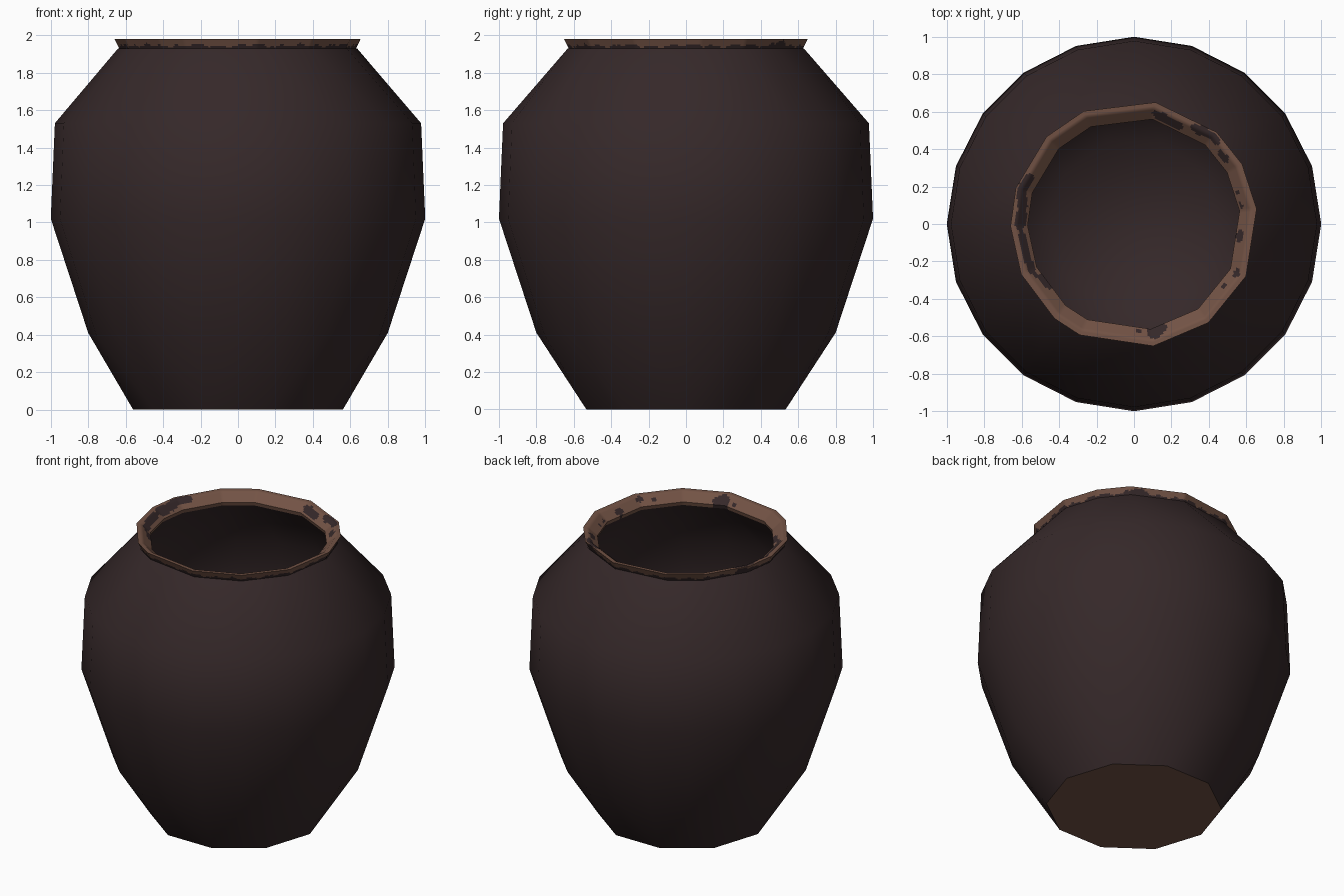
import bpy, bmesh, math

if "Cube" in bpy.data.objects:
    bpy.data.objects.remove(bpy.data.objects["Cube"])


def material(name, rgb):
    m = bpy.data.materials.new(name)
    lin = [((c / 255 + 0.055) / 1.055) ** 2.4 for c in rgb]
    m.diffuse_color = (*lin, 1)
    m.use_nodes = True
    m.node_tree.nodes["Principled BSDF"].inputs["Base Color"].default_value = m.diffuse_color
    return m


glaze = material("dark glaze", (53, 40, 41))
clay = material("bare clay", (115, 83, 69))


def make(name, bm, mats, sharp=60):
    mesh = bpy.data.meshes.new(name)
    bm.to_mesh(mesh)
    bm.free()
    for m in mats:
        mesh.materials.append(m)
    ob = bpy.data.objects.new(name, mesh)
    bpy.context.collection.objects.link(ob)
    bpy.ops.object.select_all(action='DESELECT')
    ob.select_set(True)
    bpy.context.view_layer.objects.active = ob
    bpy.ops.object.shade_smooth_by_angle(angle=math.radians(sharp))
    return ob


def even(n):
    return [360 * i / n for i in range(n)]


RIM = [7, 29, 48, 80, 114, 135, 163, 181, 204, 230, 244, 279, 307, 335]


def ring(bm, angles, r, z):
    return [(a, bm.verts.new((r * math.cos(math.radians(a)), r * math.sin(math.radians(a)), z)))
            for a in angles]


def bridge(bm, low, high, flip=False):
    """Join two rings that may have different numbers of sides."""
    i = j = 0
    n, m = len(low), len(high)
    while i < n or j < m:
        a = low[(i + 1) % n][0] + 360 * ((i + 1) // n)
        b = high[(j + 1) % m][0] + 360 * ((j + 1) // m)
        p, q = low[i % n][1], high[j % m][1]
        if j >= m or (i < n and a <= b):
            f = [p, low[(i + 1) % n][1], q]
            i += 1
        else:
            f = [p, high[(j + 1) % m][1], q]
            j += 1
        bm.faces.new(f[::-1] if flip else f)


def loft(bm, profile, flip=False):
    rings = [ring(bm, *p) for p in profile]
    for lo, hi in zip(rings, rings[1:]):
        bridge(bm, lo, hi, flip)
    return rings


# Outer wall
bm = bmesh.new()
loft(bm, [(even(10), 0.56, 0.0), (even(20), 0.80, 0.41), (even(20), 1.0, 1.02),
          (even(20), 0.978, 1.53), (RIM, 0.64, 1.93)])
make("body", bm, [glaze])

# Unglazed base
bm = bmesh.new()
bm.faces.new([v for a, v in ring(bm, even(10), 0.56, 0.0)][::-1])
make("base", bm, [clay])

# Inner wall and floor
bm = bmesh.new()
rings = loft(bm, [(even(10), 0.46, 0.06), (even(20), 0.72, 0.42), (even(20), 0.93, 1.02),
                  (even(20), 0.90, 1.50), (RIM, 0.575, 1.90)], True)
bm.faces.new([v for a, v in rings[0]])
make("interior", bm, [glaze])


# Rim with worn glaze, finely divided so the patches can be coloured by rule
def facet(a):
    """Radius factor of the rim polygon at an angle."""
    a %= 360
    ext = [RIM[-1] - 360] + RIM + [RIM[0] + 360]
    for s, e in zip(ext, ext[1:]):
        if s <= a <= e:
            h = math.radians((e - s) / 2)
            return math.cos(h) / math.cos(math.radians(a - (s + e) / 2))


# dark patches: angle, radius, half angle, half width
PATCHES = [(72, .60, 9, .025), (51, .63, 9, .025), (37, .605, 4, .02), (160, .625, 8, .03),
           (176, .61, 10, .03), (191, .61, 10, .022), (203, .60, 5, .02), (212, .58, 5, .025),
           (282, .59, 6, .035), (272, .59, 1.5, .01), (353, .59, 3.5, .017),
           (9, .585, 2, .01), (17, .59, 1.5, .01), (334, .61, 2.5, .015), (325, .60, 1.5, .01)]


def is_dark(a, r, z, outer):
    wob = math.sin(a * 0.61) + 0.7 * math.sin(a * 0.23 + 1) + 0.5 * math.sin(a * 1.3)
    if outer and z < 1.945 + 0.006 * wob:
        return True
    return any(((((a - pa + 180) % 360) - 180) / ha) ** 2 + ((r - pr) / hr) ** 2
               < 1 + 0.2 * wob for pa, pr, ha, hr in PATCHES)


corners = [(0.628, 1.915), (0.66, 1.98), (0.63, 1.978), (0.568, 1.925), (0.575, 1.90)]
rows = []
for (r0, z0), (r1, z1), n in zip(corners, corners[1:], (7, 3, 6, 1)):
    rows += [(r0 + (r1 - r0) * k / n, z0 + (z1 - z0) * k / n) for k in range(n)]
rows.append(corners[-1])
N = 360
bm = bmesh.new()
grid = [[bm.verts.new((r * facet(a) * math.cos(math.radians(a)),
                       r * facet(a) * math.sin(math.radians(a)), z)) for a in even(N)]
        for r, z in rows]
for k in range(len(rows) - 1):
    r = (rows[k][0] + rows[k + 1][0]) / 2
    z = (rows[k][1] + rows[k + 1][1]) / 2
    for i in range(N):
        j = (i + 1) % N
        f = bm.faces.new([grid[k][i], grid[k][j], grid[k + 1][j], grid[k + 1][i]])
        f.material_index = int(is_dark(i * 360 / N, r, z, k < 7))
make("rim", bm, [clay, glaze])
